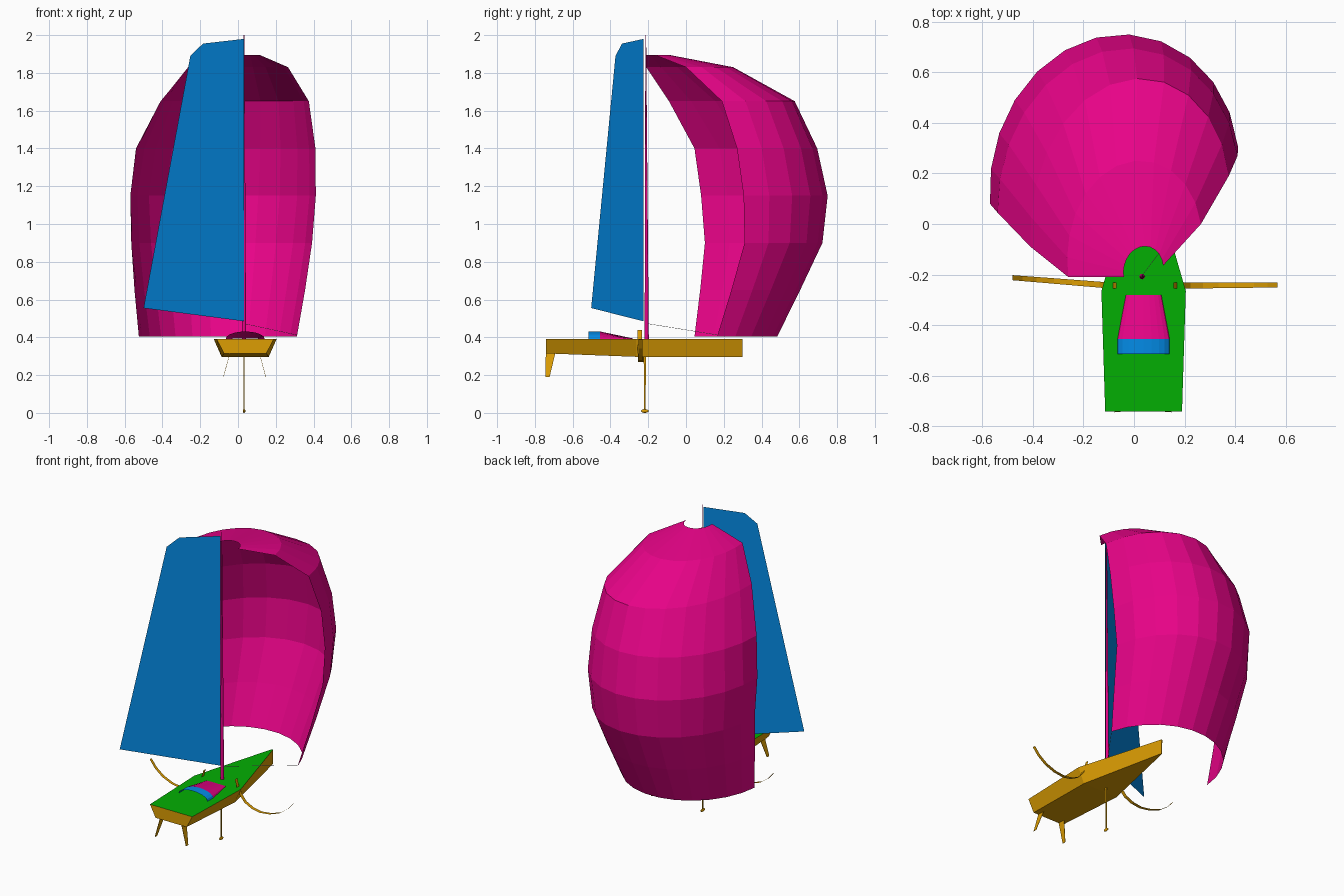
import bpy, math
from mathutils import Vector

if "Cube" in bpy.data.objects:
    bpy.data.objects.remove(bpy.data.objects["Cube"])

CX = 0.038  # centreline of the hull


def material(name, rgb):
    m = bpy.data.materials.new(name)
    m.diffuse_color = (*rgb, 1)
    m.use_nodes = True
    m.node_tree.nodes["Principled BSDF"].inputs["Base Color"].default_value = m.diffuse_color
    return m


MAGENTA = material("magenta", (0.82, 0.001, 0.25))
BLUE = material("blue", (0.001, 0.26, 0.80))
GREEN = material("deck green", (0.001, 0.43, 0.001))
OCHRE = material("ochre", (0.72, 0.34, 0.001))
GREY = material("rope grey", (0.45, 0.45, 0.45))


def mesh(name, verts, faces, *mats):
    me = bpy.data.meshes.new(name)
    me.from_pydata(verts, [], faces)
    for m in mats:
        me.materials.append(m)
    me.update()
    ob = bpy.data.objects.new(name, me)
    bpy.context.collection.objects.link(ob)
    return ob


def loft(name, rows, *mats, closed=False, caps=False):
    """Skin rows of equal point count with quads."""
    n = len(rows[0])
    faces = [(r * n + i, r * n + (i + 1) % n, (r + 1) * n + (i + 1) % n, (r + 1) * n + i)
             for r in range(len(rows) - 1) for i in range(n if closed else n - 1)]
    if caps:
        last = (len(rows) - 1) * n
        faces += [tuple(range(n))[::-1], tuple(range(last, last + n))]
    return mesh(name, [p for row in rows for p in row], faces, *mats)


def rod(name, a, b, r1, r2, mat, sides=8):
    a, b = Vector(a), Vector(b)
    bpy.ops.mesh.primitive_cone_add(vertices=sides, radius1=r1, radius2=r2,
                                    depth=(b - a).length, location=(a + b) / 2)
    ob = bpy.context.object
    ob.rotation_euler = (b - a).to_track_quat('Z', 'Y').to_euler()
    ob.name = name
    ob.data.materials.append(mat)
    return ob


def arc(L, M, R, z, flat, n=12):
    """Circle arc from L through M to R at height z, its left side flattened."""
    (ax, ay), (bx, by), (cx, cy) = L, M, R
    d = 2 * (ax * (by - cy) + bx * (cy - ay) + cx * (ay - by))
    sa, sb, sc = ax * ax + ay * ay, bx * bx + by * by, cx * cx + cy * cy
    ux = (sa * (by - cy) + sb * (cy - ay) + sc * (ay - by)) / d
    uy = (sa * (cx - bx) + sb * (ax - cx) + sc * (bx - ax)) / d
    r = math.hypot(ax - ux, ay - uy)
    t0 = math.atan2(ay - uy, ax - ux)
    t1 = math.atan2(cy - uy, cx - ux)
    sweep = (t0 - t1) % (2 * math.pi)  # clockwise, over the bow side
    pts = []
    for i in range(n + 1):
        s = i / n
        t = t0 - sweep * s
        shift = flat * 6.75 * s * (1 - s) ** 2
        pts.append((ux + r * math.cos(t) + shift, uy + r * math.sin(t), z))
    return pts


# Hull: stern, widest and bow sections; upward faces are the green deck
def section(y, top, bottom, z):
    return [(CX - top, y, 0.392), (CX - bottom, y, z),
            (CX + bottom, y, z), (CX + top, y, 0.392)]


hull = loft("hull", [section(-0.742, 0.152, 0.112, 0.315),
                     section(-0.265, 0.167, 0.125, 0.297),
                     section(0.3, 0.004, 0.003, 0.297)],
            OCHRE, GREEN, closed=True, caps=True)
for p in hull.data.polygons:
    if all(hull.data.vertices[v].co.z > 0.39 for v in p.vertices):
        p.material_index = 1


# Cabin canopy: open arch, blue at the back and magenta sloping to the mast
def arch(y, hw, h, n=10):
    return [(CX + hw * math.cos(math.pi * i / n), y,
             0.392 + h * math.sin(math.pi * i / n)) for i in range(n + 1)]


loft("canopy_rear", [arch(-0.515, 0.103, 0.04), arch(-0.455, 0.103, 0.04)], BLUE)
loft("canopy_front", [arch(-0.455, 0.103, 0.039), arch(-0.28, 0.07, 0.002)], MAGENTA)

# Mast and the sheet to the headsail corner
rod("mast", (0.032, -0.208, 0.39), (0.032, -0.213, 2.0), 0.011, 0.002, MAGENTA, 12)
rod("headsail_sheet", (0.035, -0.2, 0.472), (0.31, 0.165, 0.413), 0.001, 0.001, GREY, 6)

# Mainsail: flat upright sheet swung out to port, as (distance outward, height)
mesh("mainsail", [(0.033 - 0.533 * t, -0.225 - 0.277 * t, z) for t, z in
                  [(0, 0.485), (1, 0.555), (0.535, 1.89), (0.41, 1.955), (0, 1.98)]],
     [(4, 3, 2, 1, 0)], BLUE)

# Ballooning headsail: left edge, deepest point, right edge, height, flattening
levels = [
    ((-0.525, 0.045), (-0.08, 0.485), (0.312, 0.165), 0.405, 0.02),
    ((-0.548, 0.075), (-0.07, 0.605), (0.355, 0.24), 0.65, 0.035),
    ((-0.565, 0.100), (-0.06, 0.722), (0.392, 0.31), 0.90, 0.055),
    ((-0.570, 0.080), (-0.03, 0.747), (0.412, 0.305), 1.15, 0.065),
    ((-0.540, 0.045), (-0.02, 0.692), (0.410, 0.27), 1.40, 0.075),
    ((-0.410, -0.09), (0.02, 0.570), (0.375, 0.19), 1.65, 0.12),
    ((-0.260, -0.21), (0.00, 0.250), (0.265, 0.00), 1.83, 0.075),
    ((-0.040, -0.21), (0.05, -0.09), (0.115, -0.165), 1.895, 0.015),
]
loft("headsail", [arc(*lv) for lv in reversed(levels)], MAGENTA)

# Curved foils, running from stubs above the deck out through the hull sides
path = [(0.113, 0.44), (0.127, 0.39), (0.15, 0.345), (0.18, 0.308), (0.23, 0.282),
        (0.29, 0.270), (0.36, 0.278), (0.43, 0.303), (0.485, 0.342), (0.524, 0.388)]
for side, name, drift in ((-1, "foil_left", 0.032), (1, "foil_right", 0.003)):
    rows = []
    for x, z in path:
        y = -0.244 + drift * max(0, (x - 0.13) / 0.4)
        w = 0.012 - 0.002 * (x - 0.13) / 0.4
        rows.append([(0.044 + side * x, y - w, z), (0.044 + side * x, y + w, z)])
    loft(name, rows, OCHRE)


# Twin rudders and keel fin: thin tapered blades
def blade(name, x1, x2, z1, z2, top, bottom, t=0.002):
    ring = lambda x, z, y: [(x - t, y[0], z), (x + t, y[0], z), (x + t, y[1], z), (x - t, y[1], z)]
    loft(name, [ring(x2, z2, bottom), ring(x1, z1, top)], OCHRE, closed=True, caps=True)


for side, name in ((-1, "rudder_left"), (1, "rudder_right")):
    blade(name, 0.035 + side * 0.078, 0.035 + side * 0.112, 0.317, 0.19,
          (-0.742, -0.692), (-0.745, -0.722), 0.001)
blade("keel_fin", 0.032, 0.032, 0.31, 0.01, (-0.224, -0.212), (-0.222, -0.214))

# Keel bulb
bpy.ops.mesh.primitive_uv_sphere_add(segments=12, ring_count=8, radius=1, location=(0.032, -0.218, 0.01))
bulb = bpy.context.object
bulb.name = "keel_bulb"
bulb.scale = (0.007, 0.02, 0.01)
bulb.data.materials.append(OCHRE)
